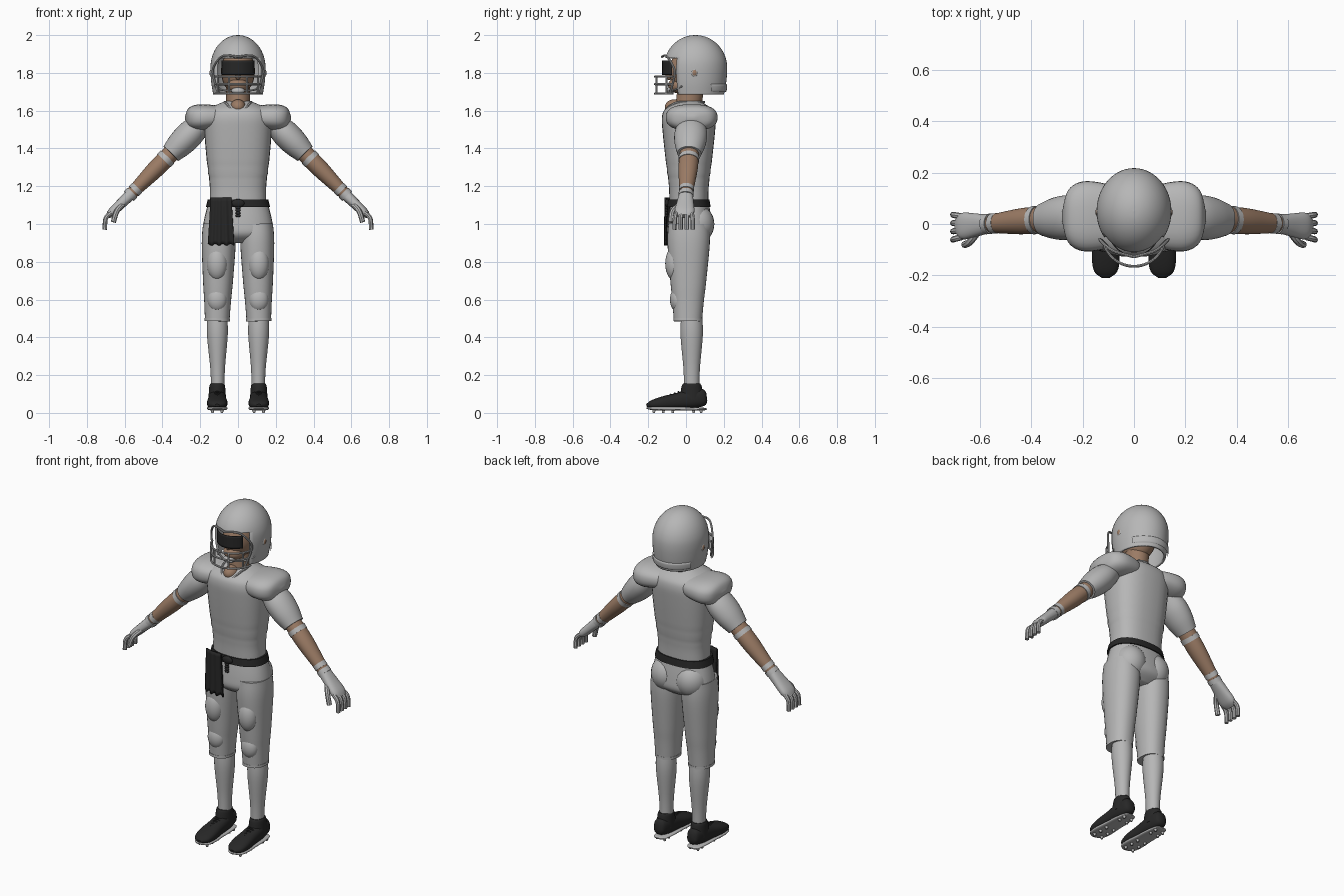
import bpy, bmesh, math
from mathutils import Vector

cube = bpy.data.objects.get("Cube")
if cube:
    bpy.data.objects.remove(cube, do_unlink=True)

X_AXIS, Y_AXIS, Z_AXIS = Vector((1, 0, 0)), Vector((0, 1, 0)), Vector((0, 0, 1))
made = []


def material(name, color):
    mat = bpy.data.materials.new(name)
    mat.use_nodes = True
    mat.diffuse_color = (*color, 1)
    shader = mat.node_tree.nodes["Principled BSDF"]
    shader.inputs["Base Color"].default_value = (*color, 1)
    return mat


GREY = material("light grey", (.47, .47, .47))
SKIN = material("skin", (.33, .2, .13))
BLACK = material("black", (.02, .02, .02))


def finish(name, bm, mat, mirror=False, thick=0):
    """Turn a bmesh into a named object, optionally thickened and mirrored."""
    mesh = bpy.data.meshes.new(name)
    bm.to_mesh(mesh)
    bm.free()
    mesh.materials.append(mat)
    part = bpy.data.objects.new(name, mesh)
    bpy.context.collection.objects.link(part)
    if thick:
        part.modifiers.new("thickness", "SOLIDIFY").thickness = thick
    if mirror:
        part.modifiers.new("other side", "MIRROR").use_mirror_merge = False
    made.append(part)


def smooth_path(points, steps=5):
    """Catmull-Rom interpolation of tuples of any length."""
    pts = [Vector(p) for p in points]
    last = len(pts) - 1
    out = []
    for i in range(last):
        before, start, end, after = pts[max(i - 1, 0)], pts[i], pts[i + 1], pts[min(i + 2, last)]
        pull_start, pull_end = (end - before) / 2, (after - start) / 2
        for k in range(steps):
            t = k / steps
            ease = t * t * (3 - 2 * t)
            out.append(start.lerp(end, ease) + pull_start * (t * (1 - t) ** 2)
                       - pull_end * (t * t * (1 - t)))
    return out + [pts[last]]


def limb(name, start, end, profile, mat, flat=(1, 1), power=2, sides=32,
         mirror=False, cut=None, thick=0, ripple=None):
    """Rounded sweep from start to end; profile holds (fraction, radius) pairs.
    flat is the depth to width ratio at either end."""
    start, end = Vector(start), Vector(end)
    along = (end - start).normalized()
    across = (Z_AXIS if abs(along.y) > .7 else Y_AXIS).cross(along).normalized()
    depth = along.cross(across)
    bm = bmesh.new()
    loops = []
    for t, radius in smooth_path(profile):
        centre = start + (end - start) * t
        radius = max(radius, .001) * (ripple(centre.z) if ripple else 1)
        ratio = flat[0] + (flat[1] - flat[0]) * t
        loop = []
        for j in range(sides):
            angle = math.tau * j / sides
            c, s = (math.copysign(abs(w) ** (2 / power), w) for w in (math.cos(angle), math.sin(angle)))
            loop.append(bm.verts.new(centre + across * (c * radius) + depth * (s * radius * ratio)))
        loops.append(loop)
    for lower, upper in zip(loops, loops[1:]):
        for j in range(sides):
            k = (j + 1) % sides
            bm.faces.new((lower[j], lower[k], upper[k], upper[j]))
    bm.faces.new(loops[0])
    bm.faces.new(loops[-1])
    bmesh.ops.recalc_face_normals(bm, faces=bm.faces)
    if cut:
        unwanted = [face for face in bm.faces if cut(face.calc_center_median())]
        bmesh.ops.delete(bm, geom=unwanted, context="FACES")
    finish(name, bm, mat, mirror, thick)


def ball(name, centre, size, mat, mirror=False):
    bm = bmesh.new()
    bmesh.ops.create_uvsphere(bm, u_segments=24, v_segments=14, radius=1)
    bmesh.ops.scale(bm, vec=size, verts=bm.verts)
    bmesh.ops.translate(bm, vec=centre, verts=bm.verts)
    finish(name, bm, mat, mirror)


def tube(name, points, radius, mat, mirror=False):
    curve = bpy.data.curves.new(name, "CURVE")
    curve.dimensions = "3D"
    curve.bevel_depth = radius
    curve.bevel_resolution = 2
    curve.use_fill_caps = True
    path = smooth_path(points)
    spline = curve.splines.new("POLY")
    spline.points.add(len(path) - 1)
    for point, co in zip(spline.points, path):
        point.co = (*co, 1)
    helper = bpy.data.objects.new(name, curve)
    bpy.context.collection.objects.link(helper)
    bm = bmesh.new()
    bm.from_mesh(helper.evaluated_get(bpy.context.evaluated_depsgraph_get()).to_mesh())
    bpy.data.objects.remove(helper, do_unlink=True)
    finish(name, bm, mat, mirror)


# Jersey with waist folds, shoulder pads and a dipping collar
def folds(z):
    return 1 + .012 * math.sin(z * 130) if 1.14 < z < 1.31 else 1


def collar_point(angle):
    c, s = math.cos(angle), math.sin(angle)
    return (.07 * s, -.01 - .105 * c, 1.645 - .06 * max(c, 0) ** 3)


limb("jersey_body", (0, .015, 1.1), (0, .015, 1.65),
     ((0, .15), (.2, .15), (.4, .164), (.7, .178), (.85, .178), (.93, .15), (1, .07)),
     GREY, flat=(.68, .82), power=2.5, ripple=folds)
limb("shoulder_pads", (.05, .03, 1.57), (.28, .03, 1.56),
     ((0, .045), (.25, .06), (.65, .07), (.9, .055), (1, .01)),
     GREY, flat=(2.2, 1.8), power=2.5, mirror=True)
tube("collar", [collar_point(math.tau * k / 16) for k in range(17)], .007, GREY)

# Arms: sleeves, forearms, bands and gloves share one line
SHOULDER, WRIST, KNUCKLES = (.2, .03, 1.53), (.57, 0, 1.155), (.69, -.01, 1.04)
limb("sleeves", SHOULDER, WRIST, ((0, .06), (.14, .073), (.28, .07), (.42, .055)),
     GREY, flat=(1.2, 1.1), mirror=True)
limb("forearms", SHOULDER, WRIST, ((.35, .045), (.6, .047), (.8, .04), (1, .03)),
     SKIN, flat=(1.1, 1.1), mirror=True)
for name, t, radius in (("elbow_bands", .47, .05), ("glove_cuffs", .9, .036), ("glove_hems", .97, .036)):
    limb(name, SHOULDER, WRIST, ((t, radius), (t + .05, radius)), GREY, flat=(1.1, 1.1), mirror=True)
limb("palms", WRIST, KNUCKLES, ((0, .03), (.4, .027), (.8, .024), (1, .013)),
     GREY, flat=(1.2, 2.4), power=2.4, mirror=True)
for i, name in enumerate(("little", "ring", "middle", "index")):
    y = .03 - i * .027
    tube(name + "_fingers", ((.67, y, 1.06), (.7, y * 1.15, 1.03), (.705, y * 1.2, .97)), .012, GREY, True)
tube("thumbs", ((.6, -.02, 1.11), (.64, -.07, 1.07), (.66, -.08, 1.01)), .014, GREY, True)

# Trousers with seat, thigh and knee shapes
HIP, KNEE = (.1, .015, 1), (.11, .01, .49)
limb("trouser_hips", (0, .02, 1.12), (0, .02, .9), ((0, .155), (.5, .182), (.8, .18), (1, .1)),
     GREY, flat=(.64, .64), power=2.3)
limb("trouser_legs", HIP, KNEE, ((0, .085), (.2, .09), (.6, .079), (.8, .071), (1, .065)),
     GREY, flat=(1.27, 1.15), power=2.2, mirror=True)
limb("trouser_hems", HIP, KNEE, ((.98, .067), (1.01, .067)), GREY, flat=(1.15, 1.15), power=2.2, mirror=True)
ball("trouser_seat", (.08, .06, 1), (.09, .09, .1), GREY, True)
ball("thigh_pads", (.11, -.06, .79), (.055, .05, .09), GREY, True)
ball("knee_pads", (.11, -.045, .6), (.052, .04, .065), GREY, True)

# Belt, buckle and hanging cord
limb("belt", (0, .015, 1.09), (0, .015, 1.13), ((0, .17), (1, .16)), BLACK, flat=(.68, .68), power=2.4)
ball("buckle", (0, -.1, 1.11), (.034, .013, .022), BLACK)
for i in range(4):
    ball(f"cord_bead_{i}", (0, -.104, 1.086 - i * .014), (.014, .008, .008), BLACK)

# Towel tucked in the belt, gathered at the top and wavy at the hem
bm = bmesh.new()
bmesh.ops.create_grid(bm, x_segments=28, y_segments=12, size=.5)
for vert in bm.verts:
    side, height = vert.co.x, vert.co.y + .5
    x = -.09 + side * (.14 - .03 * height)
    wave = .005 * math.sin(side * 22) * (1 - .6 * height)
    vert.co = (x, wave - .112 + 2.2 * (x + .06) ** 2, .89 + .25 * height + wave * (1 - height))
finish("towel", bm, BLACK, thick=.008)

# Socks and cleated shoes
FOOT = ((0, .015), (.05, .035), (.25, .046), (.5, .049), (.75, .054), (.92, .045), (1, .015))
limb("socks", (.11, .03, .51), (.107, .03, .12), ((0, .053), (.25, .055), (.7, .039), (1, .035)),
     GREY, flat=(1.05, 1.15), mirror=True)
limb("shoe_collars", (.11, .03, .07), (.11, .03, .155), ((0, .047), (.8, .042), (1, .036)),
     BLACK, flat=(1.4, 1.25), mirror=True)
limb("shoe_uppers", (.11, .11, .085), (.11, -.21, .04), FOOT, BLACK, flat=(1.3, .4), power=2.5, mirror=True)
limb("soles", (.11, .11, .02), (.11, -.21, .025), FOOT, GREY, flat=(.2, .2), power=3, mirror=True)
for y in (.08, .04, -.07, -.12, -.17):
    for x in (.085, .135):
        limb("studs", (x, y, 0), (x, y, .02), ((0, .006), (1, .01)), GREY, sides=10, mirror=True)
for i in range(5):
    y, z = -.02 - i * .02, .118 - i * .007
    tube(f"laces_{i}", ((.09, y, z - .01), (.11, y, z), (.13, y, z - .01)), .005, BLACK, True)

# Neck and head
limb("neck", (0, .01, 1.6), (0, .03, 1.76), ((0, .062), (1, .064)), SKIN, flat=(1.1, 1.1))
ball("throat", (0, -.06, 1.62), (.04, .052, .04), SKIN)
ball("head", (0, .03, 1.81), (.09, .12, .125), SKIN)
ball("jaw", (0, -.03, 1.735), (.06, .065, .045), SKIN)
ball("nose", (0, -.09, 1.785), (.014, .02, .022), SKIN)


# Helmet shell with face opening, visor, ear holes and rear bumper
def dome(t):
    bulge = 1 - (1 - t / .55) ** 2 if t < .55 else (1 - (t - .55) ** 2 / 2) ** 2
    return (t, .146 * math.sqrt(bulge))


def outside_shell(c):
    in_front = abs(math.atan2(c.x * 1.15, .05 - c.y)) < math.radians(52)
    return c.z < 1.686 or (c.z < 1.88 and in_front)


limb("helmet_shell", (0, .05, 2), (0, .05, 1.685), [dome((k / 12) ** 2) for k in range(13)],
     GREY, flat=(1.15, 1.15), sides=48, thick=.012, cut=outside_shell)
limb("visor", (0, .045, 1.79), (0, .045, 1.865), ((0, .122), (1, .122)),
     BLACK, flat=(1.4, 1.4), sides=48, thick=.004, cut=lambda c: c.y > -.075)
limb("rear_bumper", (0, .05, 1.7), (0, .05, 1.74), ((0, .14), (.2, .144), (.8, .146), (1, .142)),
     GREY, flat=(1.15, 1.15), sides=48, cut=lambda c: c.y < .14)
ball("ear_hole_rims", (.142, .045, 1.8), (.007, .017, .021), GREY, True)
ball("ear_holes", (.145, .045, 1.8), (.006, .012, .016), SKIN, True)


# Face guard bars
def on_guard(degrees, z):
    angle = math.radians(degrees)
    return (.125 * math.sin(angle), -.035 - .13 * math.cos(angle), z)


GUARD = {"upper": 1.78, "middle": 1.74, "lower": 1.69}
for name, z in GUARD.items():
    tube(name + "_guard_bar", [on_guard(a, z) for a in range(-75, 76, 15)], .0055, GREY)
for name, degrees in (("inner", 22), ("outer", 58)):
    tube(name + "_guard_uprights", [on_guard(degrees, z) for z in GUARD.values()], .0055, GREY, True)
tube("guard_side_bars", ((0, -.128, 1.885), (.08, -.105, 1.89), (.125, -.07, 1.84),
                         (.132, -.06, 1.79), (.105, -.085, 1.69)), .006, GREY, True)

# Chin cup and straps
ball("chin_cup", (0, -.085, 1.705), (.036, .024, .018), GREY)
tube("chin_straps", ((.125, -.02, 1.73), (.085, -.06, 1.71), (.025, -.095, 1.705)), .005, GREY, True)

# Smooth shading with sharp edges kept
bpy.ops.object.select_all(action="DESELECT")
for part in made:
    part.select_set(True)
bpy.context.view_layer.objects.active = made[0]
bpy.ops.object.shade_smooth_by_angle(angle=math.radians(42))
